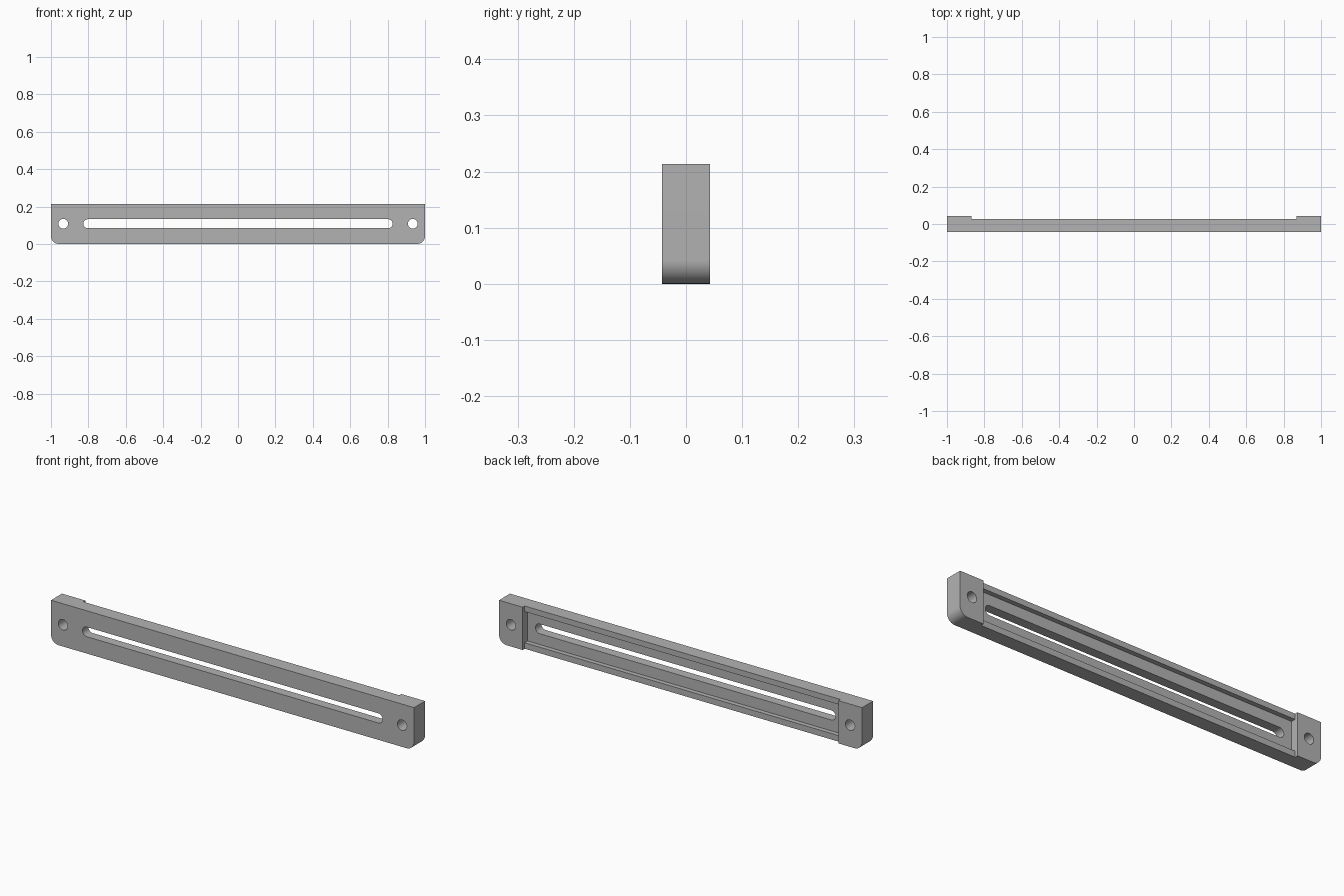
import bpy, bmesh
from math import pi, cos, sin

cube = bpy.data.objects.get("Cube")
if cube:
    bpy.data.objects.remove(cube, do_unlink=True)

LENGTH, HEIGHT, DEPTH = 2.0, 0.213, 0.086
MID_Z = 0.108
FRONT, BACK = -DEPTH / 2, DEPTH / 2

grey = bpy.data.materials.new("grey metal")
grey.use_nodes = True
colour = (0.45, 0.45, 0.45, 1)
grey.diffuse_color = colour
grey.node_tree.nodes["Principled BSDF"].inputs["Base Color"].default_value = colour


def arc(cx, cz, r, start, end, steps):
    return [(cx + r * cos(start + (end - start) * i / steps),
             cz + r * sin(start + (end - start) * i / steps)) for i in range(steps + 1)]


def prism(name, outline, y0, y1):
    """Extrude an x-z outline from y0 to y1."""
    bm = bmesh.new()
    face = bm.faces.new([bm.verts.new((x, y0, z)) for x, z in outline])
    new = bmesh.ops.extrude_face_region(bm, geom=[face])["geom"]
    bmesh.ops.translate(bm, vec=(0, y1 - y0, 0),
                        verts=[v for v in new if isinstance(v, bmesh.types.BMVert)])
    bmesh.ops.recalc_face_normals(bm, faces=bm.faces)
    mesh = bpy.data.meshes.new(name)
    bm.to_mesh(mesh)
    bm.free()
    mesh.materials.append(grey)
    obj = bpy.data.objects.new(name, mesh)
    bpy.context.collection.objects.link(obj)
    return obj


def rect(half_x, z0, z1):
    return [(-half_x, z0), (half_x, z0), (half_x, z1), (-half_x, z1)]


def stadium(half_x, r):
    c = half_x - r
    return arc(c, MID_Z, r, -pi / 2, pi / 2, 16) + arc(-c, MID_Z, r, pi / 2, 3 * pi / 2, 16)


# Bar with rounded lower corners
R = 0.042
half = LENGTH / 2
outline = (arc(-half + R, R, R, pi, 1.5 * pi, 12) + arc(half - R, R, R, 1.5 * pi, 2 * pi, 12)
           + [(half, HEIGHT), (-half, HEIGHT)])
bar = prism("slotted_bar", outline, FRONT, BACK)

# Back step, lipped channel, long slot and the two screw holes
END = 0.87
cutters = [
    prism("step_cutter", rect(END, -0.1, HEIGHT + 0.1), 0.027, 0.1),
    prism("channel_cutter", rect(END, 0.03, 0.185), 0.004, 0.09),
    prism("slot_cutter", stadium(0.827, 0.024), -0.1, 0.08),
]
for side in (-1, 1):
    hole = arc(side * 0.934, MID_Z, 0.026, 0, 2 * pi, 32)[:-1]
    cutters.append(prism("screw_hole_cutter", hole, -0.1, 0.1))

bpy.ops.object.select_all(action="DESELECT")
bpy.context.view_layer.objects.active = bar
bar.select_set(True)
for cutter in cutters:
    cutter.hide_render = True
    mod = bar.modifiers.new("cut", "BOOLEAN")
    mod.operation = "DIFFERENCE"
    mod.solver = "EXACT"
    mod.object = cutter
    bpy.ops.object.modifier_apply(modifier=mod.name)
    bpy.data.objects.remove(cutter, do_unlink=True)

bpy.ops.object.shade_smooth_by_angle(angle=pi / 6)
